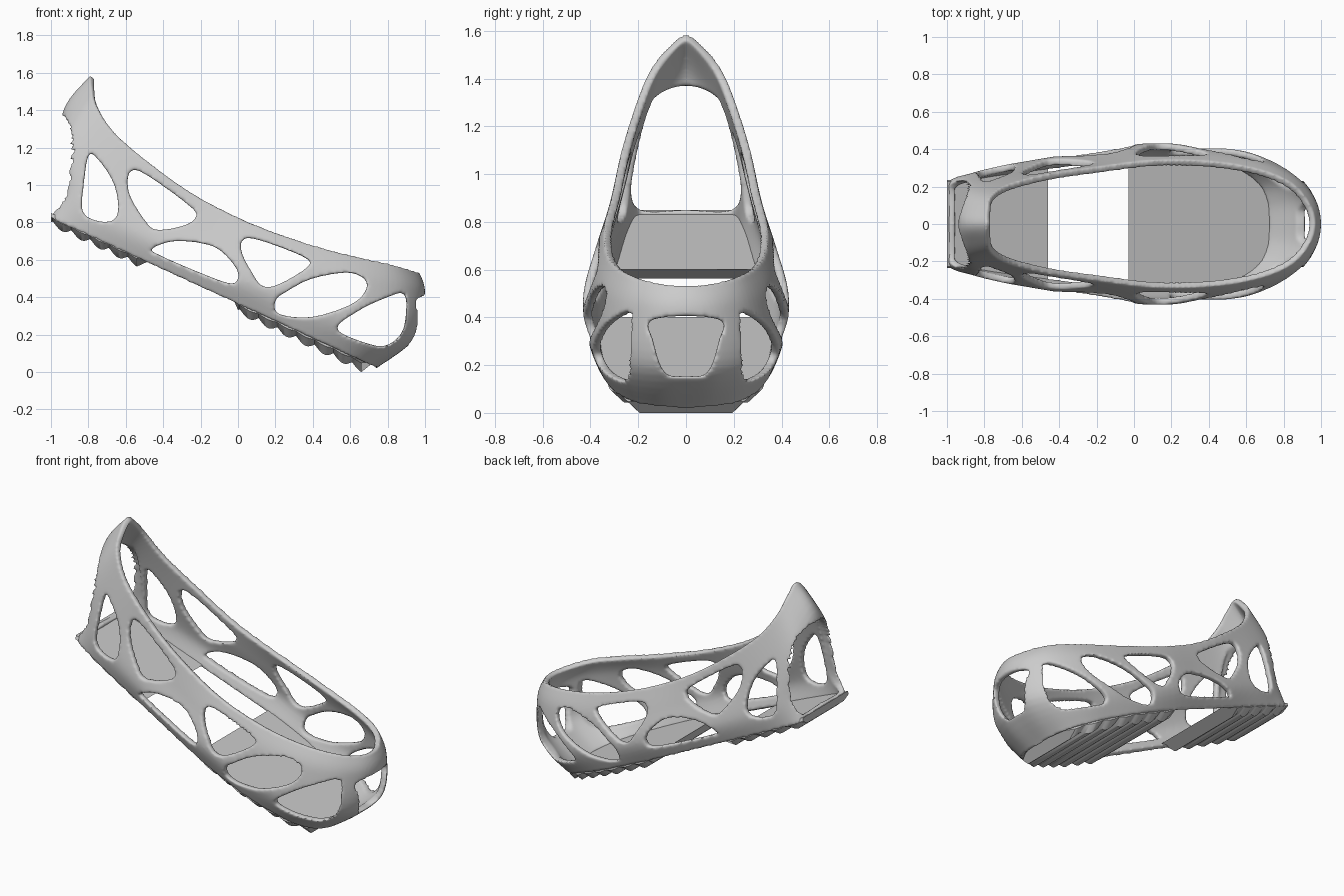
import bpy, bmesh, math
from mathutils import Vector

if "Cube" in bpy.data.objects:
    bpy.data.objects.remove(bpy.data.objects["Cube"])


def spline(pts, n, closed=False):
    """Catmull-Rom curve through pts, n steps per span."""
    pts = [Vector(p) for p in pts]
    m = len(pts)
    get = (lambda i: pts[i % m]) if closed else (lambda i: pts[max(0, min(m - 1, i))])
    out = []
    for i in range(m if closed else m - 1):
        a, b, c, d = get(i - 1), get(i), get(i + 1), get(i + 2)
        for k in range(n):
            t = k / n
            out.append(0.5 * (2 * b + (c - a) * t + (2 * a - 5 * b + 4 * c - d) * t * t
                              + (3 * b - a - 3 * c + d) * t ** 3))
    if not closed:
        out.append(pts[-1])
    return out


def make_object(name, verts, faces, fix_normals=False):
    me = bpy.data.meshes.new(name)
    me.from_pydata([tuple(v) for v in verts], [], faces)
    if fix_normals:
        bm = bmesh.new()
        bm.from_mesh(me)
        bmesh.ops.recalc_face_normals(bm, faces=bm.faces)
        bm.to_mesh(me)
        bm.free()
    ob = bpy.data.objects.new(name, me)
    bpy.context.collection.objects.link(ob)
    return ob


def activate(ob):
    bpy.ops.object.select_all(action='DESELECT')
    ob.select_set(True)
    bpy.context.view_layer.objects.active = ob


# Half outlines from heel centre to toe centre, bottom to rim
base_xy = [(-1, 0), (-1, .13), (-.985, .235), (-.83, .275), (-.57, .31), (-.3, .345),
           (0, .38), (.3, .38), (.55, .32), (.68, .23), (.73, .12), (.74, 0)]
base = [(x, y, .36 - .46 * x) for x, y in base_xy]
low = [(-.95, 0, 1.0), (-.95, .11, 1.0), (-.925, .22, .98), (-.80, .29, .88),
       (-.55, .34, .75), (-.27, .385, .62), (.05, .43, .48), (.33, .42, .36),
       (.62, .38, .26), (.82, .29, .21), (.93, .15, .19), (.955, 0, .19)]
high = [(-.94, 0, 1.38), (-.93, .09, 1.33), (-.90, .19, 1.22), (-.76, .25, 1.10),
        (-.5, .30, .93), (-.22, .345, .78), (.08, .39, .65), (.38, .39, .55),
        (.65, .35, .49), (.85, .265, .45), (.965, .14, .43), (1.0, 0, .42)]
rim = [(-.79, 0, 1.585), (-.785, .08, 1.53), (-.76, .155, 1.43), (-.66, .215, 1.28),
       (-.45, .27, 1.10), (-.2, .305, .93), (.1, .34, .785), (.4, .335, .68),
       (.65, .295, .615), (.83, .225, .575), (.93, .12, .545), (.968, 0, .535)]


def full_ring(half):
    return spline(half + [(x, -y, z) for x, y, z in half[-2:0:-1]], 6, True)


# Upper frame: lofted shell
columns = [spline(c, 7) for c in zip(*[full_ring(r) for r in (base, low, high, rim)])]
nu, nv = len(columns), len(columns[0])
frame = make_object("upper_frame", [p for c in columns for p in c],
                    [(i * nv + j, i * nv + j + 1, (i + 1) % nu * nv + j + 1, (i + 1) % nu * nv + j)
                     for i in range(nu) for j in range(nv - 1)])

# Window outlines: side windows in x,z and end windows in y,z
side_windows = [
    [(-.80, 1.155), (-.76, 1.15), (-.67, 1.02), (-.64, .88), (-.67, .81), (-.76, .81), (-.83, .86), (-.825, 1.0)],
    [(-.58, 1.065), (-.50, 1.06), (-.25, .88), (-.23, .82), (-.30, .78), (-.43, .76), (-.49, .80), (-.58, .95)],
    [(-.46, .66), (-.33, .70), (-.13, .67), (-.02, .57), (0, .50), (-.05, .475), (-.25, .55), (-.43, .63)],
    [(.03, .71), (.13, .70), (.36, .61), (.37, .56), (.22, .47), (.13, .46), (.07, .54), (.02, .64)],
    [(.20, .38), (.26, .43), (.40, .50), (.60, .53), (.69, .47), (.62, .37), (.40, .295), (.22, .31)],
    [(.53, .23), (.65, .33), (.80, .40), (.88, .42), (.90, .36), (.88, .22), (.80, .145), (.70, .15)]]
toe_window = [(-.15, .385), (0, .405), (.15, .385), (.14, .31), (.09, .17), (0, .155), (-.09, .17), (-.14, .31)]
heel_window = [(-.21, .86), (-.22, 1.05), (-.19, 1.22), (-.12, 1.33), (0, 1.37),
               (.12, 1.33), (.19, 1.22), (.22, 1.05), (.21, .86), (0, .85)]
cv, cf = [], []


def add_cutter(outline, place, d0, d1):
    pts = spline(outline, 6, True)
    s, n = len(cv), len(pts)
    for d in (d0, d1):
        cv.extend(place(p.x, p.y, d) for p in pts)
    cf.append(tuple(range(s, s + n)))
    cf.append(tuple(range(s + 2 * n - 1, s + n - 1, -1)))
    cf.extend((s + k, s + n + k, s + n + (k + 1) % n, s + (k + 1) % n) for k in range(n))


for w in side_windows:
    for sgn in (1, -1):
        add_cutter(w, lambda a, b, d: (a, d, b), .17 * sgn, .6 * sgn)
add_cutter(toe_window, lambda a, b, d: (d, a, b), .8, 1.2)
add_cutter(heel_window, lambda a, b, d: (d, a, b), -1.2, -.84)
cutter = make_object("window_cutter", cv, cf, True)
cutter.hide_render = True

# Thicken, cut windows, then round all edges
m = frame.modifiers.new("thickness", 'SOLIDIFY')
m.thickness, m.offset = .036, -1
m = frame.modifiers.new("windows", 'BOOLEAN')
m.object, m.operation, m.solver = cutter, 'DIFFERENCE', 'EXACT'
m = frame.modifiers.new("fuse", 'REMESH')
m.mode, m.voxel_size, m.use_smooth_shade = 'VOXEL', .01, True
m = frame.modifiers.new("soften", 'SMOOTH')
m.factor, m.iterations = .5, 4
activate(frame)
for name in [m.name for m in frame.modifiers]:
    bpy.ops.object.modifier_apply(modifier=name)
bpy.data.objects.remove(cutter)


# Soles: sloped plates with scalloped tread, following the base outline
def half_width(x):
    for (x0, y0), (x1, y1) in zip(base_xy[2:], base_xy[3:]):
        if x <= x1:
            return y0 + (y1 - y0) * max(0, (x - x0) / (x1 - x0))
    return 0


def sole(name, bottom, top, n):
    verts, faces = [], []
    for i in range(n + 1):
        t = i / n
        xb = bottom[0] + (bottom[1] - bottom[0]) * t
        xt = top[0] + (top[1] - top[0]) * t
        wb, wt = half_width(xb), half_width(xt) - .008
        notch = .03 * (1 - abs(math.sin(math.pi * (xb - bottom[1]) / .1 + math.pi / 2)))
        zb, zt = .31 - .47 * xb + notch, .387 - .463 * xt
        zm = .355 - .465 * xb + notch * .3
        verts += [(xt, -wt, zt), (xb, -wb, zm), (xb, -wb + .05, zb),
                  (xb, wb - .05, zb), (xb, wb, zm), (xt, wt, zt)]
    for i in range(n):
        for k in range(6):
            a, b = i * 6 + k, i * 6 + (k + 1) % 6
            faces.append((a, b, b + 6, a + 6))
    faces += [tuple(range(6)), tuple(range(n * 6, n * 6 + 6))]
    ob = make_object(name, verts, faces, True)
    activate(ob)
    bpy.ops.object.shade_smooth_by_angle(angle=math.radians(35))


sole("heel_sole", (-1, -.54), (-1, -.46), 60)
sole("front_sole", (0, .66), (-.03, .725), 84)
